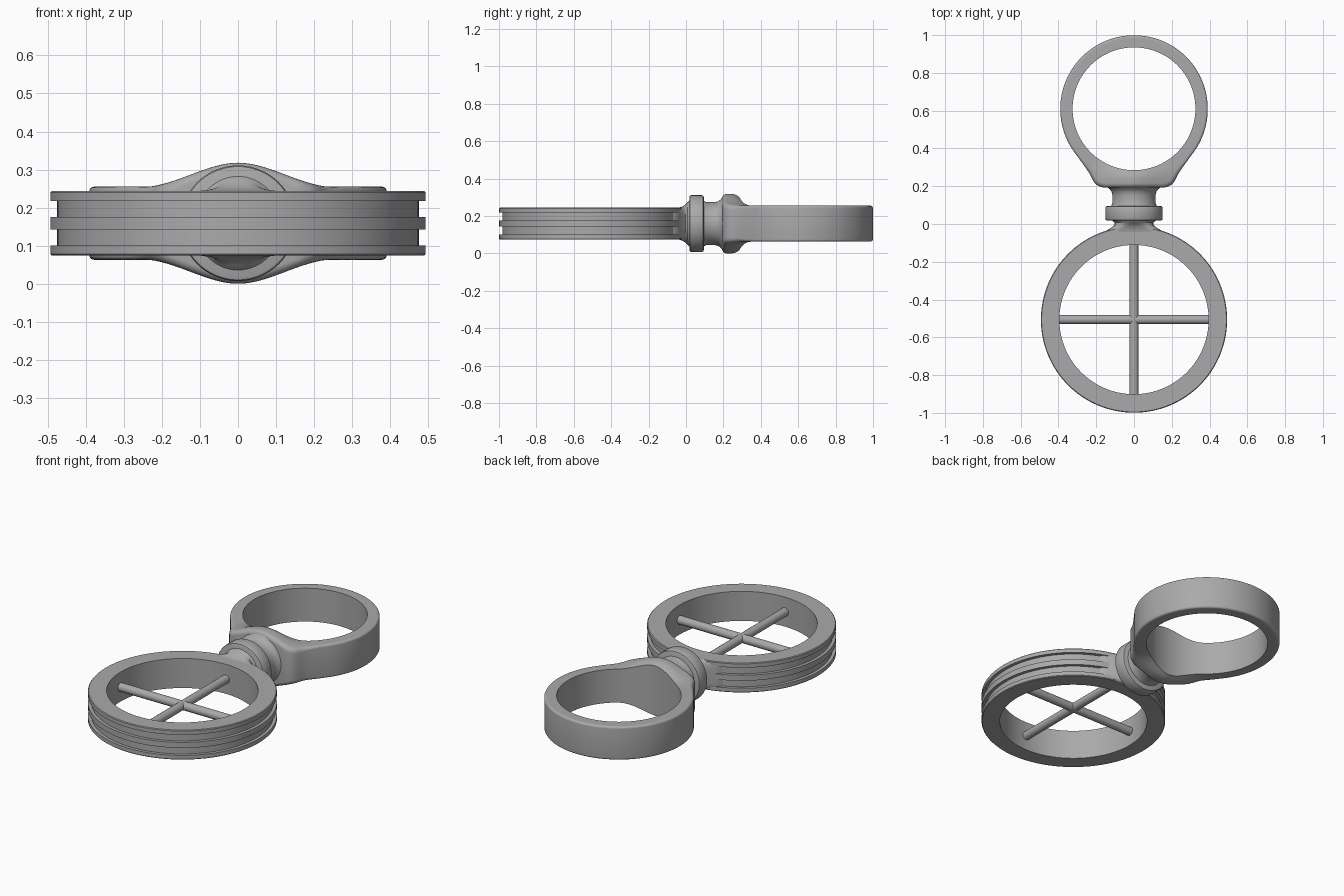
import bpy, bmesh, math

if "Cube" in bpy.data.objects:
    bpy.data.objects.remove(bpy.data.objects["Cube"])

ZC = 0.159          # height of the shared mid plane
BACK_Y = 0.61       # centre of plain ring
FRONT_Y = -0.506    # centre of grooved ring

grey = bpy.data.materials.new("dark_grey")
grey.diffuse_color = (0.4, 0.4, 0.4, 1)
grey.use_nodes = True
grey.node_tree.nodes["Principled BSDF"].inputs["Base Color"].default_value = grey.diffuse_color


def finish(name, loops, wrap=False, caps=False):
    """Skin a list of closed loops into one smooth object."""
    bm = bmesh.new()
    vs = [[bm.verts.new(p) for p in loop] for loop in loops]
    n, m = len(vs), len(vs[0])
    for i in range(n if wrap else n - 1):
        a, b = vs[i], vs[(i + 1) % n]
        for j in range(m):
            k = (j + 1) % m
            bm.faces.new((a[j], a[k], b[k], b[j]))
    if caps:
        bm.faces.new(vs[0])
        bm.faces.new(vs[-1])
    bmesh.ops.recalc_face_normals(bm, faces=bm.faces)
    me = bpy.data.meshes.new(name)
    bm.to_mesh(me)
    bm.free()
    me.materials.append(grey)
    ob = bpy.data.objects.new(name, me)
    bpy.context.collection.objects.link(ob)
    bpy.ops.object.select_all(action='DESELECT')
    ob.select_set(True)
    bpy.context.view_layer.objects.active = ob
    bpy.ops.object.shade_smooth_by_angle(angle=math.radians(35))
    return ob


def section(y, hx, hz, power=2.0, n=64):
    """Superellipse loop in the plane across y."""
    pts = []
    for i in range(n):
        a = math.tau * i / n
        c, s = math.cos(a), math.sin(a)
        pts.append((hx * math.copysign(abs(c) ** (2 / power), c), y,
                    ZC + hz * math.copysign(abs(s) ** (2 / power), s)))
    return pts


def smooth(a, b, t):
    t = min(1, max(0, (t - a) / (b - a)))
    return t * t * (3 - 2 * t)


# grooved front ring: three flanges with two grooves, revolved
R, G, RI = 0.493, 0.475, 0.395
half = [(RI, 0.085), (R - 0.004, 0.085), (R, 0.081), (R, 0.059),
        (G, 0.059), (G, 0.016), (R, 0.016)]
profile = half + [(r, -z) for r, z in reversed(half)]
loops = []
for i in range(128):
    a = math.tau * i / 128
    loops.append([(r * math.cos(a), FRONT_Y + r * math.sin(a), ZC + z) for r, z in profile])
finish("grooved_ring", loops, wrap=True)

# crossed bars inside the front ring
for name, along_x in (("cross_bar_side", True), ("cross_bar_long", False)):
    loops = []
    for end in (-0.402, 0.402):
        ring = []
        for i in range(24):
            a = math.tau * i / 24
            u, v = 0.024 * math.cos(a), 0.024 * math.sin(a)
            ring.append((end, FRONT_Y + u, ZC + v) if along_x else (u, FRONT_Y + end, ZC + v))
        loops.append(ring)
    finish(name, loops, caps=True)

# flared neck blending the grooved ring into the collar
neck = [(-0.095, 0.20, 0.082, 9), (-0.055, 0.178, 0.083, 8), (-0.036, 0.148, 0.086, 6),
        (-0.018, 0.118, 0.092, 4), (-0.004, 0.102, 0.101, 2.8), (0.007, 0.102, 0.112, 2.2),
        (0.016, 0.112, 0.122, 2), (0.03, 0.13, 0.13, 2)]
finish("flared_neck", [section(*s) for s in neck], caps=True)

# collar and stem, turned about the y axis
collar = [(0.018, 0.142), (0.021, 0.149), (0.028, 0.152), (0.085, 0.152), (0.092, 0.149), (0.095, 0.142)]
finish("collar", [section(y, r, r) for y, r in collar], caps=True)
stem = [(0.08, 0.122), (0.095, 0.121), (0.108, 0.115), (0.155, 0.115), (0.172, 0.119),
        (0.184, 0.128), (0.194, 0.14), (0.215, 0.142)]
finish("stem", [section(y, r, r) for y, r in stem], caps=True)

# plain back ring with a swollen shoulder where it meets the stem
shoulder = [(24, 0.449), (26.5, 0.449), (29, 0.441), (32, 0.426), (35, 0.414), (39, 0.404),
            (44, 0.396), (50, 0.391), (180, 0.389)]


def outer_radius(deg):
    flat = (BACK_Y - 0.193) / max(0.05, math.cos(math.radians(deg)))
    if deg <= shoulder[0][0]:
        return min(flat, 0.449)
    for (a, ra), (b, rb) in zip(shoulder, shoulder[1:]):
        if deg <= b:
            return min(flat, ra + (rb - ra) * (deg - a) / (b - a))
    return shoulder[-1][1]


def half_height(x, y):
    across = 1 - smooth(0, 0.25, abs(x))
    return 0.096 + 0.063 * across * (1 - smooth(0.245, 0.365, y))


loops = []
N, RIN = 192, 0.325
for i in range(N):
    t = math.tau * i / N
    deg = math.degrees(t if t <= math.pi else math.tau - t)
    ro = outer_radius(deg)
    near = 1 - smooth(28, 48, deg)
    b = 0.012 + 0.012 * near
    # upper half of the cross-section: inner edge, top, rounded outer edge
    top = [(RIN + (ro - b - RIN) * k / 5, 0) for k in range(6)]
    top += [(ro - b + b * math.sin(math.pi / 2 * k / 5),
             -b + b * math.cos(math.pi / 2 * k / 5)) for k in range(1, 6)]
    pts = []
    for r, dz in top:
        x, y = r * math.sin(t), BACK_Y - r * math.cos(t)
        pts.append((x, y, half_height(x, y) + dz))
    loops.append([(x, y, ZC + h) for x, y, h in pts] +
                 [(x, y, ZC - h) for x, y, h in reversed(pts)])
finish("plain_ring", loops, wrap=True)
